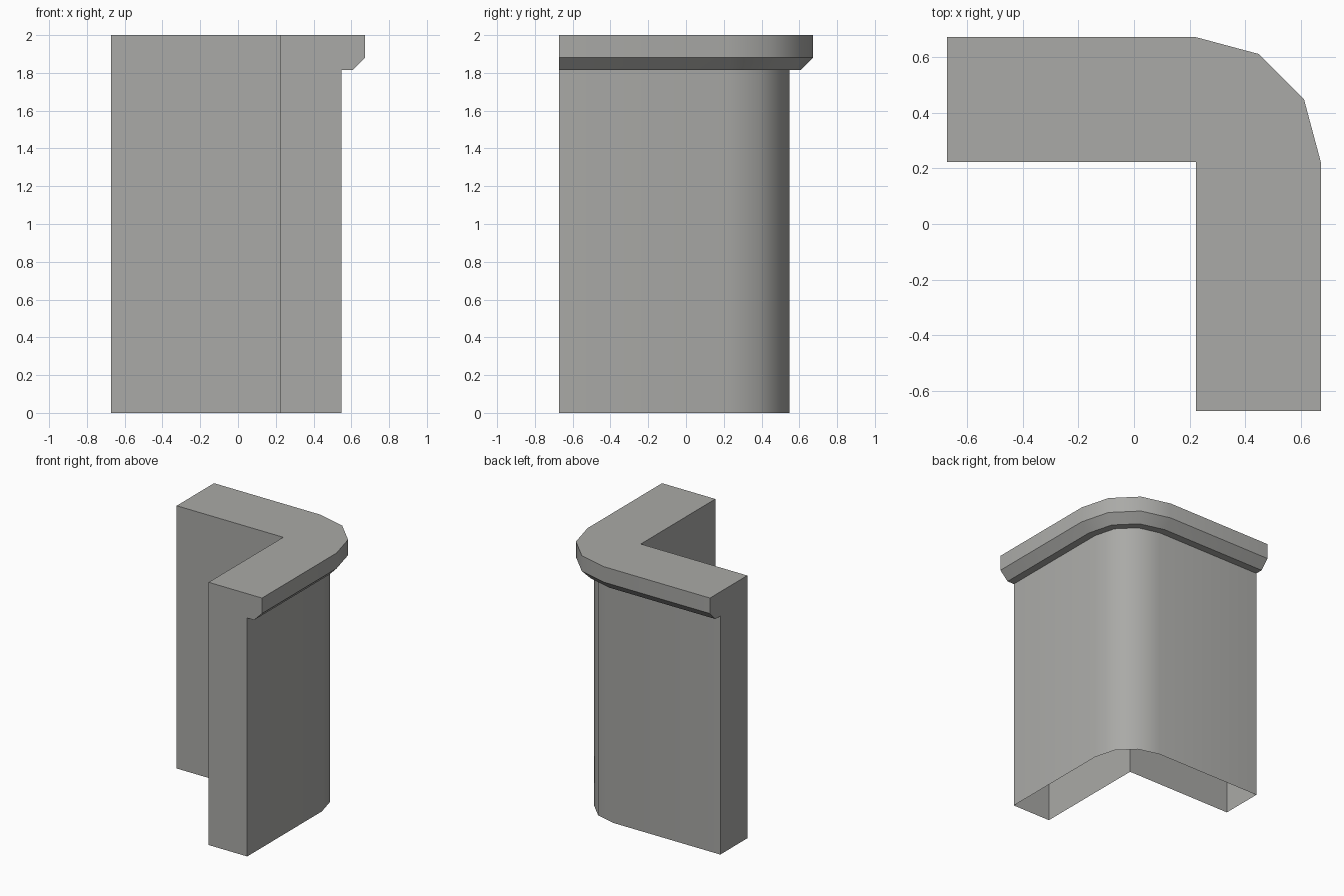
import bpy, bmesh, math
from mathutils import Vector

cube = bpy.data.objects.get("Cube")
if cube:
    bpy.data.objects.remove(cube, do_unlink=True)

HALF = 0.673      # half width of the footprint
PIVOT = 0.224     # inner corner, centre of the rounded outer corner
SEGMENTS = 3

# Stone material
stone = bpy.data.materials.new("warm grey stone")
stone.use_nodes = True
colour = (0.40, 0.40, 0.385, 1)
stone.diffuse_color = colour
stone.node_tree.nodes["Principled BSDF"].inputs["Base Color"].default_value = colour

# Wall section: (distance out from the inner face, height), open at the base
thick, lip = 0.325, HALF - PIVOT
section = [(0, 0), (0, 2), (lip, 2), (lip, 1.882),
           (0.383, 1.815), (thick, 1.815), (thick, 0)]

# Path stations: (point on inner face, outward direction)
corner = Vector((PIVOT, PIVOT, 0))
stations = [(Vector((-HALF, PIVOT, 0)), Vector((0, 1, 0)))]
for i in range(SEGMENTS + 1):
    a = math.pi / 2 * (1 - i / SEGMENTS)
    stations.append((corner, Vector((math.cos(a), math.sin(a), 0))))
stations.append((Vector((PIVOT, -HALF, 0)), Vector((1, 0, 0))))

# Sweep the section along the path and cap both ends
bm = bmesh.new()
rings = [[bm.verts.new(p + out * r + Vector((0, 0, z))) for r, z in section]
         for p, out in stations]
for a, b in zip(rings, rings[1:]):
    for j in range(len(section) - 1):
        bm.faces.new((a[j], a[j + 1], b[j + 1], b[j]))
bm.faces.new(rings[0])
bm.faces.new(rings[-1])
bmesh.ops.remove_doubles(bm, verts=bm.verts, dist=0.0001)
bmesh.ops.recalc_face_normals(bm, faces=bm.faces)
if sum(f.normal.z * f.calc_area() for f in bm.faces) < 0:
    bmesh.ops.reverse_faces(bm, faces=bm.faces)

mesh = bpy.data.meshes.new("corner_wall_with_cornice")
bm.to_mesh(mesh)
bm.free()
mesh.materials.append(stone)
wall = bpy.data.objects.new("corner_wall_with_cornice", mesh)
bpy.context.collection.objects.link(wall)

# Smooth the rounded corner, keep the moulding crisp
bpy.ops.object.select_all(action='DESELECT')
wall.select_set(True)
bpy.context.view_layer.objects.active = wall
bpy.ops.object.shade_smooth_by_angle(angle=math.radians(35))
